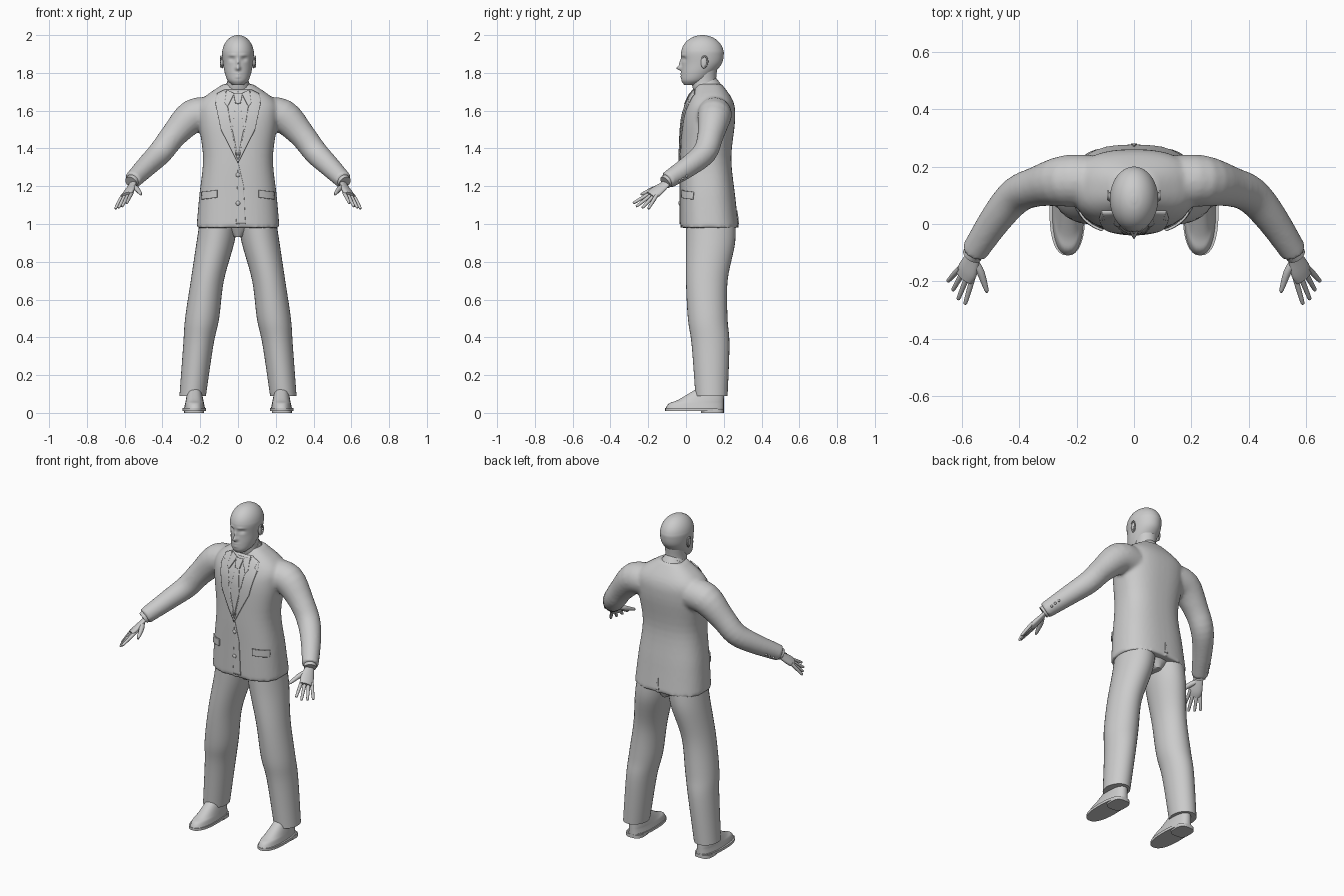
import bpy, bmesh, math
from mathutils import Vector
from mathutils.bvhtree import BVHTree

if "Cube" in bpy.data.objects:
    bpy.data.objects.remove(bpy.data.objects["Cube"])

grey = bpy.data.materials.new("light_grey")
grey.use_nodes = True
tone = (0.6, 0.6, 0.6, 1)
grey.diffuse_color = tone
grey.node_tree.nodes["Principled BSDF"].inputs["Base Color"].default_value = tone


def finish(name, bm, mirror=False, angle=50):
    bmesh.ops.recalc_face_normals(bm, faces=bm.faces)
    mesh = bpy.data.meshes.new(name)
    bm.to_mesh(mesh)
    bm.free()
    mesh.materials.append(grey)
    part = bpy.data.objects.new(name, mesh)
    bpy.context.collection.objects.link(part)
    bpy.ops.object.select_all(action="DESELECT")
    part.select_set(True)
    bpy.context.view_layer.objects.active = part
    bpy.ops.object.shade_smooth_by_angle(angle=math.radians(angle))
    if mirror:
        part.modifiers.new("Mirror", "MIRROR")
    return part


def spline(rows, steps):
    """Smooth curve through rows of numbers."""
    curve = []
    last = len(rows) - 1
    for index in range(last):
        window = [rows[max(0, min(last, index + shift))] for shift in (-1, 0, 1, 2)]
        for step in range(steps):
            t = step / steps
            curve.append([b + t / 2 * (c - a + t * (2*a - 5*b + 4*c - d + t * (3*(b - c) + d - a)))
                          for a, b, c, d in zip(*window)])
    return curve + [list(rows[last])]


def loft(bm, sections, sides=32, power=2):
    """Skin closed rings given as centre and two half axes."""
    def squared(value):
        return math.copysign(abs(value) ** (2 / power), value)
    angles = [math.tau * i / sides for i in range(sides)]
    rings = [[bm.verts.new(centre + u * squared(math.cos(a)) + v * squared(math.sin(a))) for a in angles]
             for centre, u, v in sections]
    for low, high in zip(rings, rings[1:]):
        for i in range(sides):
            j = (i + 1) % sides
            bm.faces.new((low[i], low[j], high[j], high[i]))
    bm.faces.new(rings[0])
    bm.faces.new(rings[-1])


def column(bm, rows, steps=5, sides=32, power=2):
    """Upright loft from rows of z, left, right, front, back."""
    sections = []
    for z, left, right, front, back in spline(rows, steps):
        sections.append((Vector(((left + right) / 2, (front + back) / 2, z)),
                         Vector(((right - left) / 2, 0, 0)), Vector((0, (back - front) / 2, 0))))
    loft(bm, sections, sides, power)


def centred(rows):
    return [(z, -width, width, front, back) for z, width, front, back in rows]


def tube(bm, rows, flat=1, sides=20, across=(0, 0, 1), side=1):
    """Loft along a path from rows of x, y, z, radius."""
    path = spline(rows, 4)
    points = [Vector(row[:3]) for row in path]
    flip = Vector((side, 1, 1))
    sections = []
    for i, row in enumerate(path):
        along = (points[min(i + 1, len(points) - 1)] - points[max(i - 1, 0)]).normalized()
        u = Vector(across)
        u = (u - along * along.dot(u)).normalized()
        v = along.cross(u) * flat
        sections.append((points[i] * flip, u * row[3] * flip, v * row[3] * flip))
    loft(bm, sections, sides)


def ball(bm, centre, size):
    verts = bmesh.ops.create_uvsphere(bm, u_segments=16, v_segments=8, radius=1)["verts"]
    for vert in verts:
        vert.co = Vector(centre) + vert.co * Vector(size)


# Jacket: body and both sleeves fused into one smooth skin
bm = bmesh.new()
column(bm, centred([(.98, .22, -.03, .28), (1.15, .205, -.03, .26), (1.35, .185, -.03, .24),
                    (1.55, .21, -.02, .26), (1.65, .2, .01, .25), (1.74, .08, .06, .19)]), sides=48, power=2.5)
for side in (1, -1):
    tube(bm, [(.14, .15, 1.58, .09), (.24, .15, 1.57, .09), (.34, .13, 1.47, .07),
              (.41, .1, 1.38, .065), (.48, .02, 1.31, .057), (.56, -.1, 1.23, .046)], side=side)
jacket = finish("jacket", bm)
fuse = jacket.modifiers.new("Fuse", "REMESH")
fuse.mode, fuse.voxel_size, fuse.use_smooth_shade = "VOXEL", 0.01, True
jacket.modifiers.new("Soften", "SMOOTH").iterations = 4
bpy.context.view_layer.update()
skin = BVHTree.FromObject(jacket, bpy.context.evaluated_depsgraph_get())


def on_jacket(x, z, lift, facing=-1):
    """Point lifted off the jacket's front, or off its back when facing is positive."""
    hit = skin.ray_cast(Vector((x, facing * 2, z)), Vector((0, -facing, 0)))[0]
    if hit is None:
        hit = skin.find_nearest(Vector((x, 0, z)))[0]
    return hit + Vector((0, facing * lift, 0))


def patch(name, outline, lift, mirror=True, facing=-1):
    """Thin cloth plate that follows the jacket surface."""
    bm = bmesh.new()
    bm.faces.new([bm.verts.new((x, 0, z)) for x, z in outline])
    bmesh.ops.triangulate(bm, faces=bm.faces)
    for _ in range(4):
        bmesh.ops.subdivide_edges(bm, edges=bm.edges, cuts=1, use_grid_fill=True)
    for vert in bm.verts:
        vert.co = on_jacket(vert.co.x, vert.co.z, lift, facing)
    cloth = finish(name, bm, mirror).modifiers.new("Cloth", "SOLIDIFY")
    cloth.thickness, cloth.offset = 0.008, 0


# Shirt front, tie, lapels, flaps and vent
patch("shirt_front", [(0, 1.71), (.07, 1.71), (.04, 1.52), (0, 1.33)], 0)
patch("tie_blade", [(0, 1.65), (.01, 1.65), (.03, 1.5), (0, 1.36)], .004)
patch("tie_knot", [(0, 1.69), (.024, 1.69), (.014, 1.64), (0, 1.635)], .01)
patch("shirt_collar_points", [(.02, 1.69), (.06, 1.71), (.07, 1.64), (.055, 1.62)], .008)
patch("lapels", [(.07, 1.71), (.11, 1.69), (.1, 1.66), (.12, 1.64), (.09, 1.5), (0, 1.32), (.04, 1.52)], .006)
patch("front_overlap", [(-.01, 1), (.04, 1), (.03, 1.2), (0, 1.33)], 0, mirror=False)
patch("pocket_flaps", [(.11, 1.18), (.19, 1.17), (.19, 1.13), (.11, 1.14)], .005)
patch("back_vent", [(0, 1), (.01, 1), (0, 1.07)], 0, facing=1)

# Buttons on the front and on the cuffs
bm = bmesh.new()
for z in (1.26, 1.11):
    ball(bm, on_jacket(0, z, .004), (.012, .006, .012))
for side in (1, -1):
    for step in range(3):
        near = Vector((.6, 0, 1.2)) + step * Vector((-.012, .017, .015))
        near.x *= side
        ball(bm, skin.find_nearest(near)[0], (.007, .007, .007))
finish("buttons", bm)

# Collars tilted up towards the nape, the shirt's inside the jacket's
for name, grow, rise in (("jacket_collar", .01, 0), ("shirt_collar", 0, .012)):
    bm = bmesh.new()
    sections = []
    for step in range(3):
        radius = .08 - .01 * step + grow
        sections.append((Vector((0, .11 - .005 * step, 1.69 + .02 * step + rise)),
                         Vector((radius, 0, 0)), Vector((0, radius, .03))))
    loft(bm, sections)
    finish(name, bm)

# Trouser legs and seat
bm = bmesh.new()
column(bm, [(1.03, 0, .2, 0, .26), (.9, .02, .22, 0, .26), (.7, .075, .25, 0, .22),
            (.5, .1, .28, .01, .22), (.36, .13, .29, .03, .23), (.09, .17, .31, .05, .22)])
finish("trouser_legs", bm, mirror=True)
bm = bmesh.new()
column(bm, centred([(1.03, .18, .01, .26), (.93, .03, .06, .22)]))
finish("trouser_seat", bm)

# Shoes narrowing upward, with soles and heels
bm = bmesh.new()
column(bm, [(z, .17 + z / 5, .29 - z / 5, front, .2)
            for z, front in ((.02, -.11), (.05, -.09), (.07, -.04), (.13, .06))], power=2.4)
finish("shoes", bm, mirror=True)
bm = bmesh.new()
column(bm, [(z, .17, .295, -.11, .2) for z in (.01, .025)], steps=1, power=2.4)
column(bm, [(z, .18, .285, .08, .2) for z in (0, .02)], steps=1, power=3)
finish("shoe_soles", bm, mirror=True)

# Head: jaw rows below a domed crown, then soft bumps shape the face
bm = bmesh.new()
rows = [(1.737, .03, -.01, .06), (1.76, .055, -.024, .11), (1.8, .07, -.024, .15), (1.85, .079, -.022, .19)]
for step in range(7):
    turn = math.radians(14 * step)
    reach = .113 * math.cos(turn)
    rows.append((1.9 + .1 * math.sin(turn), .084 * math.cos(turn), .087 - reach, .087 + reach))
column(bm, centred(rows), steps=6, sides=80)
nose, bridge = (0, 1.825, -.028, .012, .011), (0, 1.85, -.014, .008, .02)
eye_socket, brow = (.033, 1.874, .012, .016, .01), (.03, 1.894, -.005, .02, .006)
upper_lip, lower_lip = (0, 1.796, -.007, .02, .005), (0, 1.78, -.007, .016, .005)
for vert in bm.verts:
    if vert.co.y < .06:
        for x, z, push, width, height in (nose, bridge, eye_socket, brow, upper_lip, lower_lip):
            across, up = (abs(vert.co.x) - x) / width, (vert.co.z - z) / height
            vert.co.y += push * math.exp(-across ** 2 - up ** 2)
finish("head", bm, angle=80)
bm = bmesh.new()
column(bm, centred([(1.69, .07, .045, .18), (1.75, .057, .03, .16), (1.82, .06, .04, .165)]))
finish("neck", bm)

# Ears: shell with a curled rim
bm = bmesh.new()
ball(bm, (.084, .095, 1.855), (.008, .017, .032))
turns = [math.radians(25 * step - 50) for step in range(10)]
tube(bm, [(.091, .098 + .016 * math.sin(a), 1.86 + .028 * math.cos(a), .004) for a in turns],
     sides=8, across=(1, 0, 0))
finish("ears", bm, mirror=True)

# Hands: palm, a fan of four fingers, and a thumb
bm = bmesh.new()
spread = Vector((.04, .04, -.02))
tube(bm, [(.55, -.08, 1.24, .026), (.56, -.11, 1.21, .028), (.58, -.16, 1.17, .04),
          (.592, -.187, 1.15, .036)], flat=.45, across=spread)
for finger, reach in enumerate((1, 1.15, 1.1, 1)):
    root = Vector((.565, -.195, 1.16)).lerp(Vector((.617, -.163, 1.14)), finger / 3)
    tip = Vector((.59, -.28, 1.11)).lerp(Vector((.65, -.2, 1.08)), finger / 3)
    stretch = (tip - root) * reach
    tube(bm, [(*(root + stretch * along), radius) for along, radius in
              ((-.25, .009), (.1, .01), (.5, .009), (.94, .007), (1, .002))], sides=10)
tube(bm, [(.557, -.13, 1.2, .014), (.535, -.17, 1.185, .014), (.515, -.23, 1.16, .008),
          (.511, -.238, 1.158, .002)], sides=10)
finish("hands", bm, mirror=True)
bm = bmesh.new()
tube(bm, [(.545, -.08, 1.245, .036), (.566, -.11, 1.22, .035)])
finish("shirt_cuffs", bm, mirror=True)
